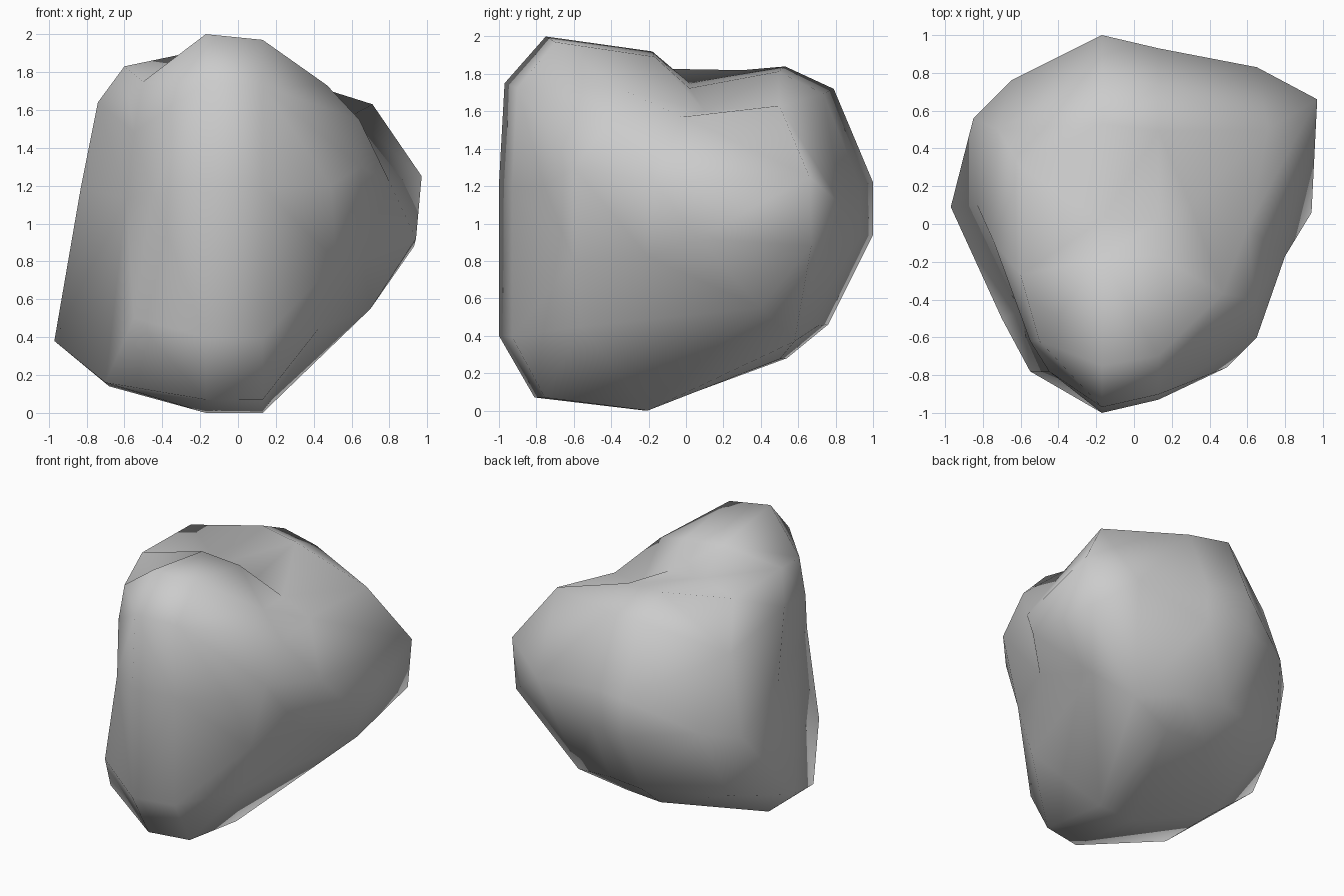
import bpy, bmesh
from mathutils import Vector

# Spine: side outline (y, z) of the boulder, used for two neighbouring loops
SPINE = [(-.75, 2), (-.97, 1.75), (-1, 1.21), (-1, .4), (-.81, .07), (-.22, 0), (.54, .28),
         (.76, .46), (1, .94), (1, 1.22), (.79, 1.72), (.53, 1.84), (.02, 1.75), (-.18, 1.92)]

# Lumps and hollows on either side of the spine
LEFT = [(-.5, -.62, 1.75), (-.55, -.62, 1.48), (-.45, -.78, 1.15), (-.55, -.78, .5),
        (-.59, -.46, 1.13), (-.6, -.27, 1.83), (-.74, -.1, 1.64), (-.83, .1, 1.19),
        (-.97, .09, .38), (-.85, .56, .95), (-.72, .5, 1.52), (-.65, .76, 1),
        (-.76, .58, .5), (-.6, .3, 1.82), (-.7, -.5, .16), (-.68, 0, .14)]
RIGHT = [(.97, .66, 1.25), (.93, .67, .88), (.94, .06, .92), (.71, .5, 1.63), (.8, -.17, 1.22),
         (.65, -.6, 1.3), (.49, -.76, 1.2), (.52, -.6, .8), (.43, -.56, .45), (.66, -.2, .82),
         (.7, .4, .55), (.64, -.4, 1.55), (.47, -.37, 1.73), (.6, -.02, 1.57),
         (.3, .1, 1.6), (.65, .83, 1.1), (.48, .58, .37)]

points = [Vector(p) for p in LEFT + RIGHT]
for x, depth, height in ((-.17, 1, 1), (.13, .93, .985)):
    points += [Vector((x, y * depth, z * height)) for y, z in SPINE]

# Skin a unit ball through the directions, then push it out to the real shape
core = Vector((0, 0, 1))
bm = bmesh.new()
ball = [(bm.verts.new((p - core).normalized()), p) for p in points]
bmesh.ops.convex_hull(bm, input=bm.verts[:])
for v, p in ball:
    v.co = p
bmesh.ops.recalc_face_normals(bm, faces=bm.faces[:])
for f in bm.faces:
    f.smooth = True

mesh = bpy.data.meshes.new("boulder")
bm.to_mesh(mesh)
bm.free()
boulder = bpy.data.objects.new("boulder", mesh)
bpy.context.collection.objects.link(boulder)
